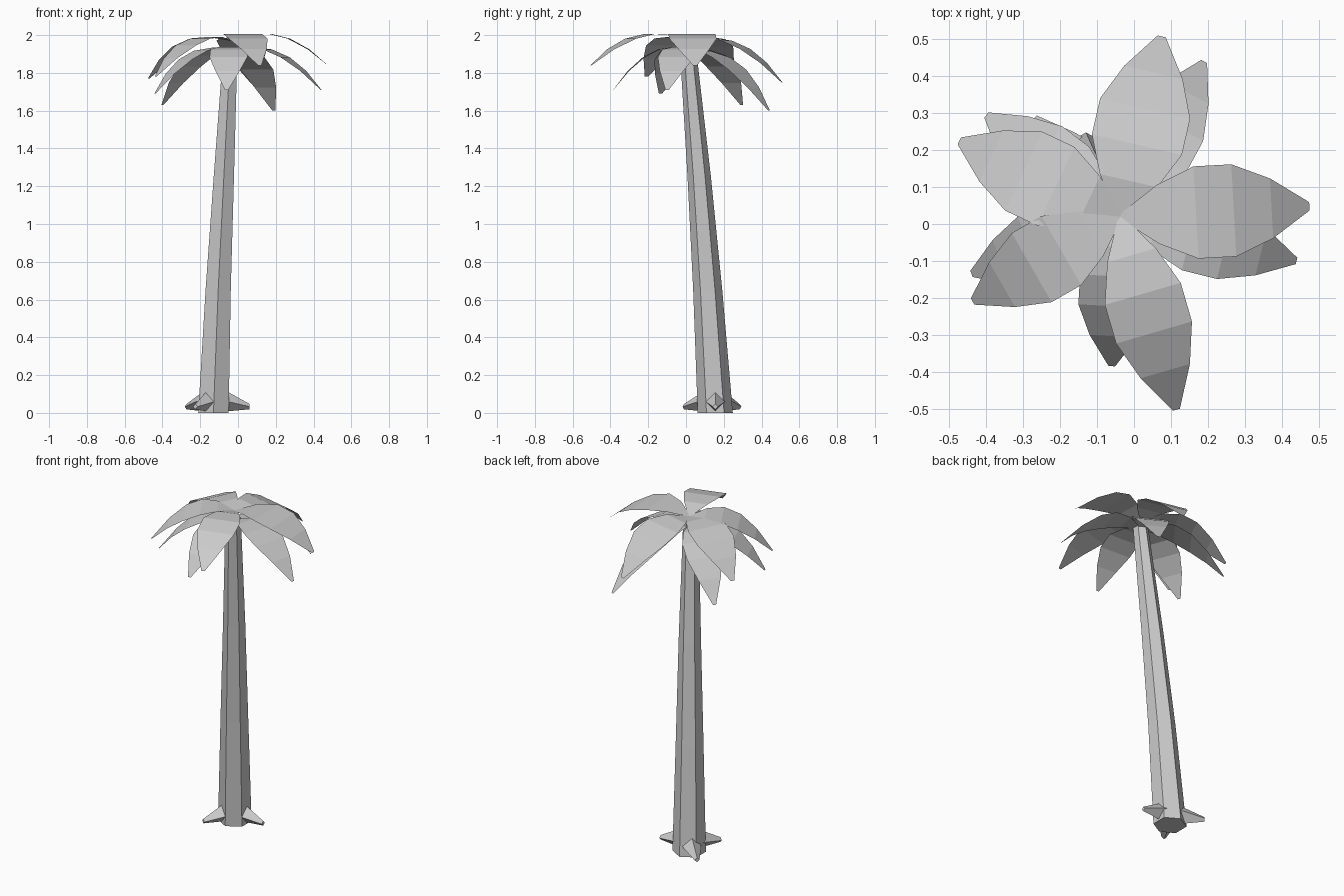
import bpy, bmesh, math
from mathutils import Vector

cube = bpy.data.objects.get("Cube")
if cube:
    bpy.data.objects.remove(cube)

grey = bpy.data.materials.new("plain_grey")
grey.use_nodes = True
colour = (0.6, 0.6, 0.6, 1)
grey.diffuse_color = colour
grey.node_tree.nodes["Principled BSDF"].inputs["Base Color"].default_value = colour


def finish(name, bm, solid=True):
    if solid:
        bmesh.ops.recalc_face_normals(bm, faces=bm.faces)
    mesh = bpy.data.meshes.new(name)
    bm.to_mesh(mesh)
    bm.free()
    mesh.materials.append(grey)
    obj = bpy.data.objects.new(name, mesh)
    bpy.context.collection.objects.link(obj)
    return obj


def loft(name, rings):
    """Skin a list of closed rings and cap both ends."""
    bm = bmesh.new()
    loops = [[bm.verts.new(p) for p in ring] for ring in rings]
    n = len(loops[0])
    for a, b in zip(loops, loops[1:]):
        for i in range(n):
            j = (i + 1) % n
            bm.faces.new((a[i], a[j], b[j], b[i]))
    bm.faces.new(loops[0][::-1])
    bm.faces.new(loops[-1])
    return finish(name, bm)


# Trunk: leaning, tapering six-sided column: centre x, y, z and radius
trunk = [(-0.13, 0.155, 0.0, 0.093), (-0.105, 0.115, 0.65, 0.077),
         (-0.075, 0.07, 1.25, 0.062), (-0.04, 0.01, 1.93, 0.043)]
loft("trunk", [[(x + r * math.sin(k * math.pi / 3), y + r * math.cos(k * math.pi / 3), z)
                for k in range(6)] for x, y, z, r in trunk])

# Roots: three blunt four-sided spikes around the trunk foot
foot = Vector((-0.13, 0.155, 0))
for number, degrees in enumerate((0, 138, 240), 1):
    angle = math.radians(degrees)
    out = Vector((math.cos(angle), math.sin(angle), 0))
    side = Vector((-out.y, out.x, 0))
    rings = []
    for reach, height, r in ((0.05, 0.062, 0.055), (0.08, 0.059, 0.05), (0.192, 0.033, 0.014)):
        c = foot + out * reach + Vector((0, 0, height))
        rings.append([c + side * r * math.cos(q * math.pi / 2)
                      + Vector((0, 0, r * math.sin(q * math.pi / 2))) for q in range(4)])
    loft(f"root_{number}", rings)


# Fronds: thin arched blades, wide in the middle and blunt at the tip
WIDTHS = (0.06, 0.64, 1.0, 1.0, 0.65, 0.09)


def frond(name, base, tip, half_width):
    base, tip = Vector(base), Vector(tip)
    along = tip - base
    drop = along.z
    side = Vector((-along.y, along.x, 0)).normalized()
    arch = 0.37
    bm = bmesh.new()
    rows = []
    for i, w in enumerate(WIDTHS):
        s = i / (len(WIDTHS) - 1)
        p = base + Vector((along.x * s, along.y * s, (arch + drop) * s - arch * s * s))
        rows.append([bm.verts.new(p + side * half_width * w * k) for k in (-1, 1)])
    for (a, b), (c, d) in zip(rows, rows[1:]):
        bm.faces.new((a, c, d, b))
    finish(name, bm, solid=False)


upper = [((0.075, 0.508, 1.75), 0.125), ((0.475, 0.048, 1.84), 0.125),
         ((0.115, -0.503, 1.84), 0.107), ((-0.437, -0.21, 1.78), 0.108),
         ((-0.473, 0.225, 1.77), 0.118)]
lower = [((0.19, 0.44, 1.6), 0.1), ((0.44, -0.1, 1.71), 0.1),
         ((-0.06, -0.385, 1.71), 0.1), ((-0.44, -0.135, 1.69), 0.1),
         ((-0.4, 0.295, 1.63), 0.1)]
for layer, z, fronds in (("upper", 1.97, upper), ("lower", 1.92, lower)):
    for number, (tip, half_width) in enumerate(fronds, 1):
        frond(f"{layer}_frond_{number}", (-0.037, 0.02, z), tip, half_width)
